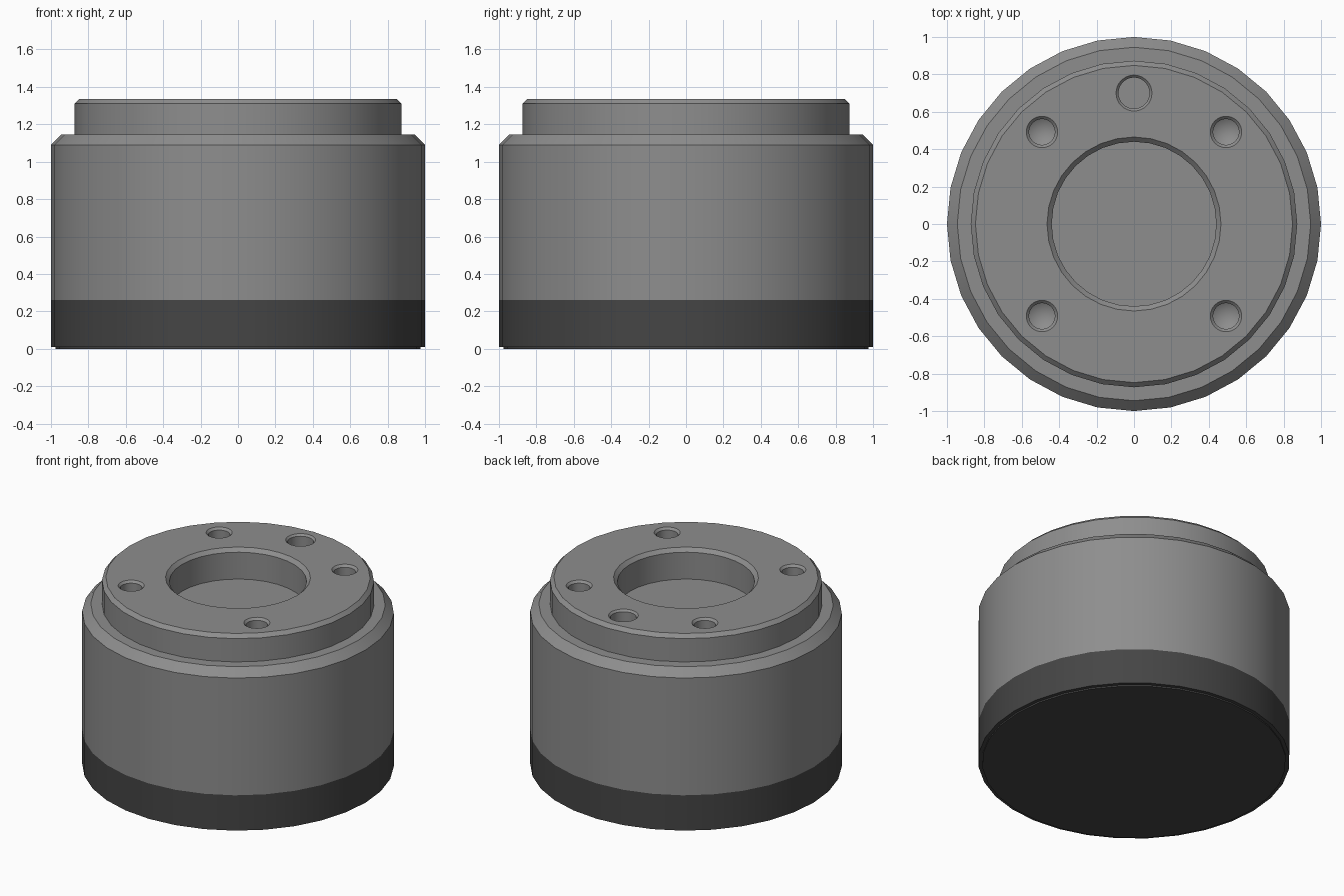
import bpy
from math import sin, cos, tau, radians

if "Cube" in bpy.data.objects:
    bpy.data.objects.remove(bpy.data.objects["Cube"])


def lathe(name, profile, sides, at=(0, 0), material=None):
    """Closed solid of revolution: profile rows of (radius, z), listed bottom to top."""
    verts, faces, rings = [], [], []
    for r, z in profile:
        start = len(verts)
        if r == 0:
            verts.append((at[0], at[1], z))
            rings.append([start] * sides)
        else:
            verts += [(at[0] + r * cos(tau * i / sides),
                       at[1] + r * sin(tau * i / sides), z) for i in range(sides)]
            rings.append(list(range(start, start + sides)))
    for a, b in zip(rings, rings[1:]):
        for i in range(sides):
            j = (i + 1) % sides
            faces.append(list(dict.fromkeys((a[i], a[j], b[j], b[i]))))
    if profile[0][0]:
        faces.append(rings[0][::-1])
    if profile[-1][0]:
        faces.append(rings[-1])
    mesh = bpy.data.meshes.new(name)
    mesh.from_pydata(verts, [], faces)
    if material:
        mesh.materials.append(material)
    obj = bpy.data.objects.new(name, mesh)
    bpy.context.collection.objects.link(obj)
    return obj


def paint(name, value):
    mat = bpy.data.materials.new(name)
    mat.diffuse_color = (value, value, value, 1)
    mat.use_nodes = True
    mat.node_tree.nodes["Principled BSDF"].inputs["Base Color"].default_value = mat.diffuse_color
    return mat


def select(obj):
    bpy.ops.object.select_all(action='DESELECT')
    obj.select_set(True)
    bpy.context.view_layer.objects.active = obj


def drill(target, profile, at=(0, 0), sides=32):
    cutter = lathe("hole_cutter", profile, sides, at)
    cutter.hide_render = True
    mod = target.modifiers.new("drill", 'BOOLEAN')
    mod.operation, mod.solver, mod.object = 'DIFFERENCE', 'EXACT', cutter
    select(target)
    bpy.ops.object.modifier_apply(modifier=mod.name)
    bpy.data.objects.remove(cutter)


steel = paint("steel", 0.27)
black = paint("dark_rubber", 0.06)
TOP = 1.335

# Main housing with chamfered shoulder and raised neck
body = lathe("housing", [(1, 0.26), (1, 1.09), (0.945, 1.145), (0.873, 1.145),
                         (0.873, TOP - 0.025), (0.848, TOP)], 32, material=steel)

# Central recess with a chamfered mouth
drill(body, [(0.44, 1.12), (0.44, TOP - 0.025), (0.465, TOP), (0.465, TOP + 0.1)])

# Four countersunk screw holes with drill-point bottoms
for sx in (-1, 1):
    for sy in (-1, 1):
        drill(body, [(0, 0.98), (0.069, 1.02), (0.069, TOP - 0.015), (0.084, TOP),
                     (0.084, TOP + 0.1)], (0.492 * sx, 0.492 * sy))

# Flat-bottomed locating pin hole
drill(body, [(0.083, 1.12), (0.083, TOP - 0.013), (0.096, TOP), (0.096, TOP + 0.1)], (0, 0.7))

# Dark base band with a small step underneath
base = lathe("base_band", [(0.975, 0), (0.975, 0.01), (1, 0.01), (1, 0.26)], 32, material=black)

for obj in (body, base):
    select(obj)
    bpy.ops.object.shade_smooth_by_angle(angle=radians(30))
